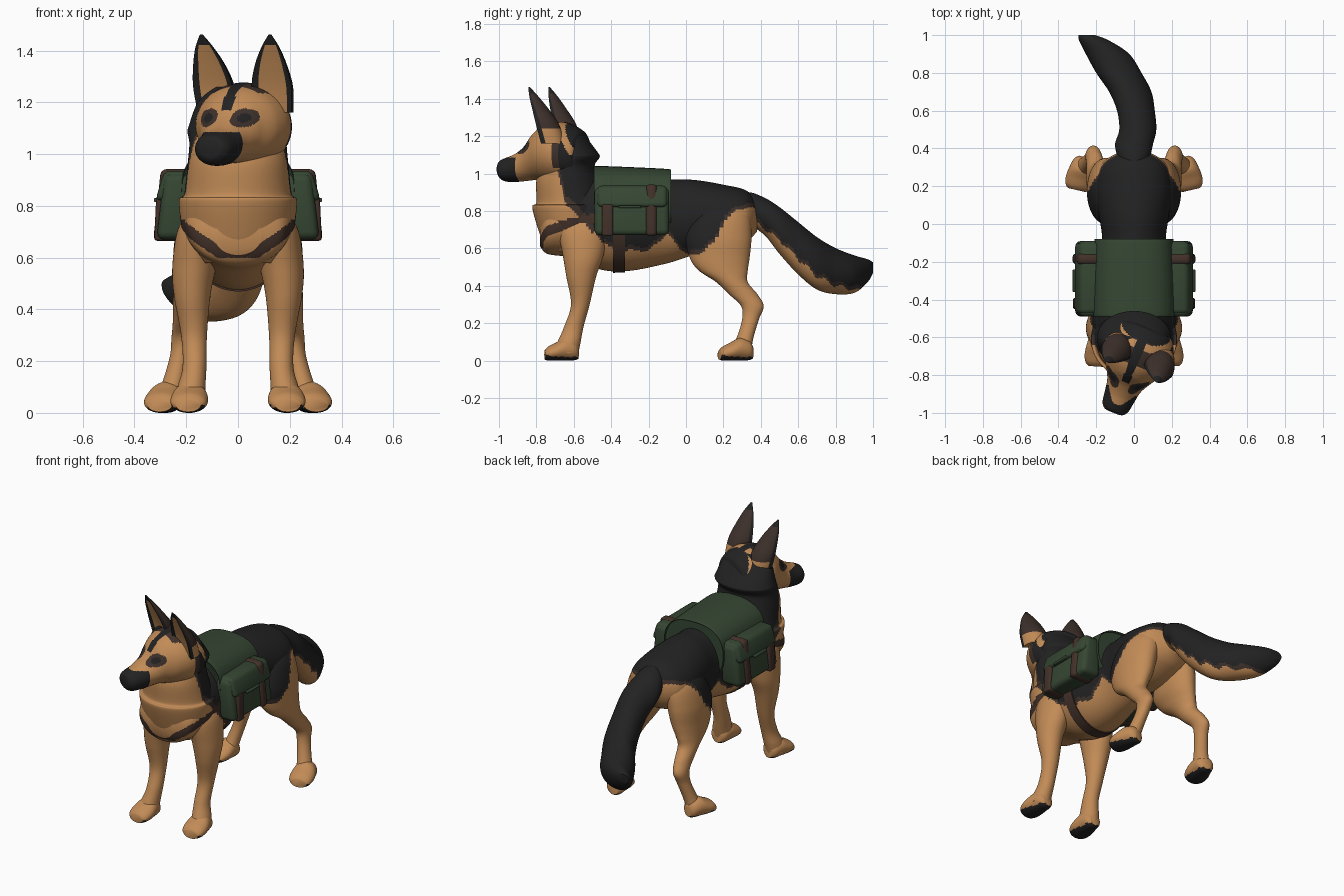
import bpy, bmesh, math
from mathutils import Matrix, Vector

if "Cube" in bpy.data.objects:
    bpy.data.objects.remove(bpy.data.objects["Cube"])

# ---- colours
TAN, BLACK, BROWN, GREEN, STRAP = range(5)
MATS = []
for name, col in [("tan fur", (0.54, 0.26, 0.095)), ("black fur", (0.016, 0.016, 0.016)),
                  ("dark brown fur", (0.047, 0.030, 0.024)), ("green canvas", (0.036, 0.062, 0.033)),
                  ("brown strap", (0.055, 0.030, 0.022))]:
    m = bpy.data.materials.new(name)
    m.diffuse_color = (*col, 1)
    m.use_nodes = True
    m.node_tree.nodes["Principled BSDF"].inputs["Base Color"].default_value = m.diffuse_color
    MATS.append(m)


def interp(table, t):
    """Piecewise linear lookup in (t, value) pairs."""
    if t <= table[0][0]:
        return table[0][1]
    for (a, va), (b, vb) in zip(table, table[1:]):
        if t <= b:
            return va + (vb - va) * (t - a) / (b - a)
    return table[-1][1]


def smooth(secs, n):
    """Catmull-Rom resampling of a list of sections."""
    out = []
    for i in range(len(secs) - 1):
        p0, p1, p2, p3 = (secs[min(max(i + k, 0), len(secs) - 1)] for k in (-1, 0, 1, 2))
        for j in range(n):
            t = j / n
            out.append([0.5 * (2 * b + (c - a) * t + (2 * a - 5 * b + 4 * c - d) * t * t
                               + (3 * b - a - 3 * c + d) * t ** 3)
                        for a, b, c, d in zip(p0, p1, p2, p3)])
    out.append(list(secs[-1]))
    return out


def finish(bm, name, colour, matrix, angle=50):
    bmesh.ops.recalc_face_normals(bm, faces=bm.faces)
    for f in bm.faces:
        f.material_index = colour(*f.calc_center_median()) if callable(colour) else colour
    bm.transform(matrix)
    me = bpy.data.meshes.new(name)
    bm.to_mesh(me)
    bm.free()
    ob = bpy.data.objects.new(name, me)
    bpy.context.collection.objects.link(ob)
    for m in MATS:
        me.materials.append(m)
    bpy.ops.object.select_all(action='DESELECT')
    ob.select_set(True)
    bpy.context.view_layer.objects.active = ob
    bpy.ops.object.shade_smooth_by_angle(angle=math.radians(angle))
    return ob


def loft(name, secs, colour, axis='y', seg=56, n=8, p=1.0, cup=False, matrix=Matrix()):
    """Skin sections (x, y, z, half width, half depth), stacked along y or z."""
    bm = bmesh.new()
    rings = []
    for x, y, z, rx, rd in smooth(secs, n):
        ring = []
        for k in range(seg):
            a = 2 * math.pi * k / seg
            c, s = math.cos(a), math.sin(a)
            u = rx * math.copysign(abs(c) ** p, c)
            v = rd * math.copysign(abs(s) ** p, s)
            if cup and v < 0:          # hollow front side
                v *= -0.15
            ring.append(bm.verts.new((x + u, y, z + v) if axis == 'y' else (x + u, y + v, z)))
        rings.append(ring)
    for r0, r1 in zip(rings, rings[1:]):
        for k in range(seg):
            bm.faces.new((r0[k], r0[(k + 1) % seg], r1[(k + 1) % seg], r1[k]))
    bm.faces.new(rings[0])
    bm.faces.new(rings[-1])
    return finish(bm, name, colour, matrix)


def box(name, lo, hi, colour, side=1, bevel=0.02, taper=0.0):
    """Bevelled box between two corners, mirrored by side, top pulled inward by taper."""
    bm = bmesh.new()
    bmesh.ops.create_cube(bm, size=1)
    for v in bm.verts:
        top, outer = v.co.z > 0, v.co.x > 0
        v.co = Vector([l + (h - l) * (c + 0.5) for l, h, c in zip(lo, hi, v.co)])
        if top and outer:
            v.co.x -= taper
    bmesh.ops.bevel(bm, geom=bm.edges[:], offset=bevel, segments=3, profile=0.5, affect='EDGES')
    for v in bm.verts:
        v.co.x *= side
    return finish(bm, name, colour, Matrix())


# ---- coat pattern: black saddle above a wavy line, dark brown edge, tan below
LINE = [(-0.76, 1.5), (-0.70, 1.12), (-0.64, 0.88), (-0.55, 0.80), (-0.47, 0.68), (-0.38, 0.61),
        (-0.2, 0.61), (-0.1, 0.70), (-0.04, 0.63), (0.02, 0.58), (0.08, 0.60), (0.15, 0.65),
        (0.2, 0.76), (0.27, 0.83), (0.4, 0.84)]


def coat(x, y, z):
    t = interp(LINE, y) + 0.006 * math.sin(60 * y)
    if z > t:
        return BLACK
    return BROWN if z > t - (0.05 if y < -0.5 else 0.022) else TAN


def chest(x, y, z):
    mid = 0.625 + 0.09 * min(max((abs(x) - 0.08) / 0.13, 0), 1) + 0.22 * max(y + 0.7, 0)
    return STRAP if y < -0.44 and abs(z - mid) < 0.026 else coat(x, y, z)


# ---- torso and neck ruff
loft("torso", [(0, -.78, .68, .09, .07), (0, -.74, .70, .18, .13), (0, -.62, .75, .215, .2),
               (0, -.45, .745, .22, .26), (0, -.3, .735, .21, .255), (0, -.1, .745, .17, .225),
               (0, .05, .765, .185, .2), (0, .2, .76, .2, .18), (0, .32, .77, .17, .14),
               (0, .38, .77, .08, .08)], chest, seg=120, n=18)
loft("neck_ruff", [(0, -.57, .58, .15, .15), (0, -.59, .64, .195, .175), (0, -.6, .70, .215, .19),
                   (0, -.61, .82, .228, .212), (0, -.61, .845, .208, .19), (0, -.63, .96, .195, .17),
                   (0, -.63, 1.04, .188, .142), (0, -.605, 1.085, .195, .142),
                   (0, -.605, 1.11, .19, .135), (0, -.63, 1.2, .155, .09),
                   (0, -.65, 1.26, .09, .05)], chest, 'z', seg=120, n=10)

# ---- tail
TAIL = [(.3, .80), (.4, .74), (.5, .665), (.6, .565), (.7, .47), (.8, .42), (.9, .40), (1, .38)]


def tail_coat(x, y, z):
    t = interp(TAIL, y) + 0.01 * math.sin(70 * y)
    return BLACK if z > t else BROWN if z > t - 0.02 else TAN


loft("tail", [(0, .24, .82, .05, .05), (0, .33, .815, .08, .085), (0, .42, .77, .1, .1),
              (.02, .5, .695, .098, .125), (.01, .6, .60, .1, .14), (-.02, .7, .52, .112, .14),
              (-.08, .8, .478, .12, .123), (-.14, .9, .462, .115, .1), (-.21, .97, .48, .08, .062),
              (-.25, 1.0, .497, .045, .028)], tail_coat, seg=72, n=14)


# ---- legs and paws
def paw_coat(x, y, z):
    return BLACK if z < 0.02 + (0.012 if y < -.12 and math.sin(150 * x) > 0 else 0) else TAN


FRONT = [(.13, -.54, .78, .06, .1), (.15, -.55, .70, .085, .13), (.17, -.55, .56, .084, .108),
         (.177, -.56, .45, .070, .08), (.17, -.565, .3, .05, .05), (.168, -.6, .18, .046, .052),
         (.18, -.625, .1, .054, .062), (.187, -.645, .04, .06, .07)]
HIND = [(.08, .2, .86, .06, .08), (.115, .19, .78, .098, .15), (.146, .175, .66, .1, .175),
        (.162, .18, .55, .087, .16), (.18, .2, .48, .07, .13), (.195, .245, .42, .056, .085),
        (.205, .31, .35, .047, .075), (.215, .355, .29, .042, .06), (.225, .345, .22, .038, .045),
        (.25, .315, .12, .042, .045), (.272, .29, .05, .052, .06)]
PAW = [(0, 0, .045, .03, .035), (0, -.02, .054, .052, .052), (0, -.07, .060, .066, .060),
       (0, -.12, .048, .073, .048), (0, -.16, .038, .066, .038), (0, -.18, .03, .048, .026)]
for s, side in ((1, "left"), (-1, "right")):
    loft("front_leg_" + side, [(s * a, *r) for a, *r in FRONT], coat, 'z', seg=56, n=12)
    loft("hind_leg_" + side, [(s * a, *r) for a, *r in HIND], coat, 'z', seg=56, n=12)
    for part, at, ang in (("front_paw_", (.18, -.575, 0), 4), ("hind_paw_", (.262, .355, 0), 13)):
        m = Matrix.Translation((s * at[0], at[1], 0)) @ Matrix.Rotation(math.radians(s * ang), 4, 'Z')
        loft(part + side, PAW, paw_coat, seg=48, n=6, matrix=m)

# ---- head, turned a little to its right
HEAD = Matrix.Translation((.03, -.65, 0)) @ Matrix.Rotation(math.radians(-22), 4, 'Z')


def face(x, y, z):
    ax = abs(x)
    eye = math.hypot((ax - .075) * .75, z - 1.14)
    if y < -.25 and z < 1.085 or y < -.33:
        return BLACK                                   # muzzle mask
    if y < -.1 and eye < .036:
        return BLACK if eye < .018 else BROWN          # eyes
    if ax < .022 and z > 1.17:
        return BLACK                                   # forehead stripe
    if .03 < y + (z - 1.2) * .6 < .065 and z > 1.1:
        return TAN                                     # streak behind the ear
    if y > .035 and z > .98:
        return BLACK                                   # nape
    if z > 1.235 and y > -.1 or y > .0 and 1.03 < z < 1.2:
        return BROWN                                   # crown and temple
    return TAN


loft("head", [(0, .11, 1.1, .1, .1), (0, .09, 1.1, .15, .135), (0, 0, 1.11, .187, .165),
              (0, -.09, 1.11, .172, .155), (0, -.16, 1.095, .128, .13), (0, -.22, 1.055, .096, .095),
              (0, -.28, 1.03, .084, .075), (0, -.34, 1.02, .074, .062), (0, -.368, 1.022, .055, .045),
              (0, -.376, 1.025, .03, .02)], face, seg=110, n=14, matrix=HEAD)

# ---- ears
for s, side in ((1, "left"), (-1, "right")):
    c = .015                                           # ear pair offset on the turned head
    EAR = [(c + s * .12, -.05, 1.16, .075, .10), (c + s * .122, -.075, 1.26, .082, .095),
           (c + s * .128, -.10, 1.34, .066, .065), (c + s * .137, -.125, 1.41, .038, .035),
           (c + s * .143, -.142, 1.462, .006, .006)]

    def ear_coat(x, y, z):
        cx, cy, rx, ry = (interp([(e[2], e[i]) for e in EAR], z) for i in (0, 1, 3, 4))
        off = abs(x - cx) / rx
        inner = off < .7 and y - cy < .3 * ry
        if inner and z < 1.42:
            return TAN
        return BLACK if z > 1.43 or y - cy < .3 * ry else TAN if z < 1.24 else BROWN

    loft("ear_" + side, EAR, ear_coat, 'z', seg=48, n=10, cup=True, matrix=HEAD)

# ---- saddle pack with girth strap
loft("saddle_blanket", [(0, -.475, .86, .21, .17), (0, -.46, .86, .22, .18),
                        (0, -.11, .855, .21, .17), (0, -.095, .855, .205, .16)], GREEN, p=.8)
loft("girth_strap", [(0, -.39, .735, .222, .266), (0, -.325, .735, .219, .264)], STRAP, n=2)
for s, side in ((1, "left"), (-1, "right")):
    box("saddle_bag_" + side, (.18, -.49, .67), (.315, -.09, .925), GREEN, s, .03, .03)
    box("bag_flap_" + side, (.17, -.475, .82), (.32, -.1, .935), GREEN, s, .025, .035)
    box("front_bag_strap_" + side, (.2, -.45, .665), (.324, -.39, .84), STRAP, s, .012, .008)
    box("rear_bag_strap_" + side, (.18, -.215, .665), (.328, -.155, .942), STRAP, s, .022, .03)
    box("bag_toggle_" + side, (.3, -.36, .815), (.325, -.24, .83), GREEN, s, .005)
